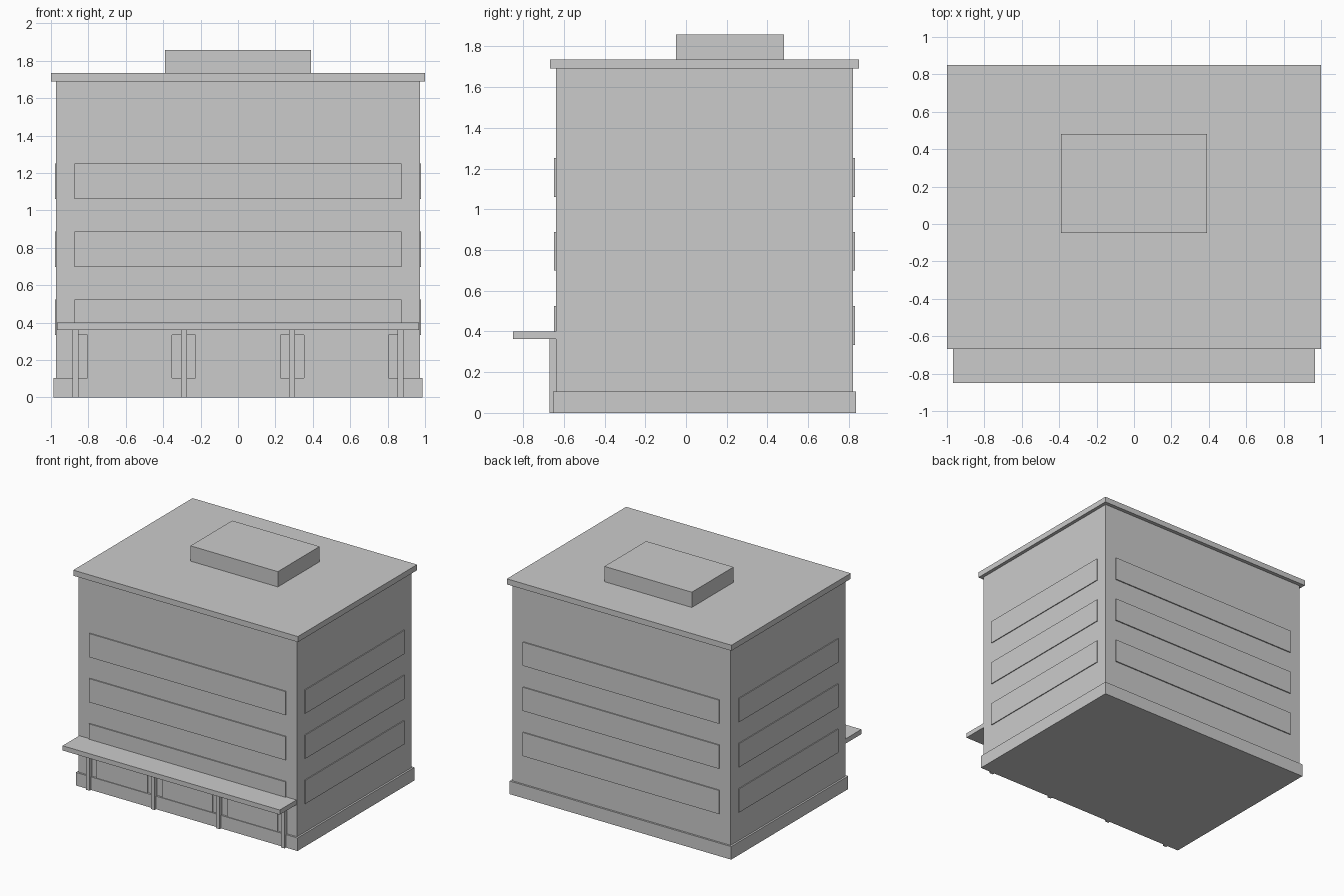
import bpy

if "Cube" in bpy.data.objects:
    bpy.data.objects.remove(bpy.data.objects["Cube"])


def box(name, x0, x1, y0, y1, z0, z1):
    """Axis-aligned box from its extents."""
    bpy.ops.mesh.primitive_cube_add(
        size=1, location=((x0 + x1) / 2, (y0 + y1) / 2, (z0 + z1) / 2))
    ob = bpy.context.object
    ob.name = name
    ob.scale = (x1 - x0, y1 - y0, z1 - z0)
    bpy.ops.object.transform_apply(location=False, rotation=False, scale=True)
    return ob


FRONT, BACK, SIDE = -0.638, 0.820, 0.972

# Main volume, plinth, roof slab and rooftop plant room
box("building_body", -SIDE, SIDE, FRONT, BACK, 0, 1.69)
box("plinth", -0.987, 0.987, -0.653, 0.835, 0, 0.105)
box("roof_slab", -1, 1, -0.667, 0.85, 1.69, 1.735)
box("rooftop_room", -0.389, 0.389, -0.049, 0.482, 1.735, 1.858)

# Window bands on all four sides of each upper floor
for i, z in enumerate((0.334, 0.698, 1.061)):
    top = z + 0.19
    box(f"window_band_front_{i}", -0.874, 0.874, FRONT - 0.009, FRONT + 0.01, z, top)
    box(f"window_band_back_{i}", -0.874, 0.874, BACK - 0.01, BACK + 0.009, z, top)
    for s, label in ((-1, "left"), (1, "right")):
        xs = sorted((s * (SIDE - 0.01), s * (SIDE + 0.007)))
        box(f"window_band_{label}_{i}", *xs, -0.54, 0.722, z, top)

# Entrance canopy
box("canopy", -0.967, 0.967, -0.85, FRONT + 0.01, 0.362, 0.4)

# Columns under the canopy
for i in range(4):
    x = -0.868 + i * 0.5787
    box(f"column_{i}", x - 0.016, x + 0.016, -0.671, FRONT, 0, 0.362)

# Shopfront panels between the columns
for i in range(3):
    x = (i - 1) * 0.579
    box(f"shopfront_{i}", x - 0.226, x + 0.226, FRONT - 0.009, FRONT + 0.01, 0, 0.334)
